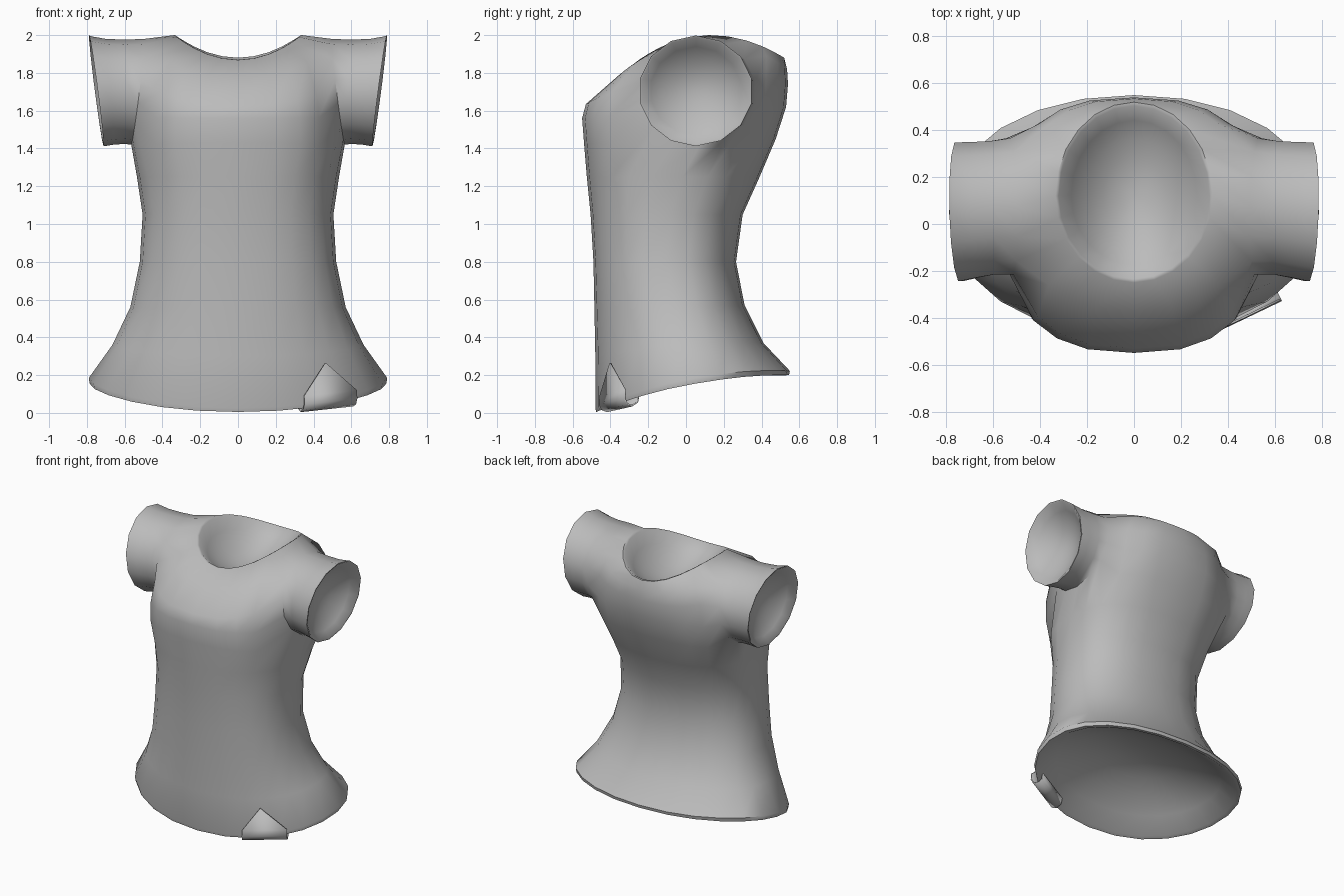
import bpy, bmesh, math
from mathutils import Vector

cube = bpy.data.objects.get("Cube")
if cube:
    bpy.data.objects.remove(cube, do_unlink=True)

fabric = bpy.data.materials.new("grey_fabric")
fabric.use_nodes = True
GREY = (0.5, 0.5, 0.5, 1)
fabric.diffuse_color = GREY
fabric.node_tree.nodes["Principled BSDF"].inputs["Base Color"].default_value = GREY


def finish(bm, name):
    """Turn a bmesh into a smooth shaded object."""
    mesh = bpy.data.meshes.new(name)
    bm.to_mesh(mesh)
    bm.free()
    obj = bpy.data.objects.new(name, mesh)
    bpy.context.collection.objects.link(obj)
    mesh.materials.append(fabric)
    bpy.ops.object.select_all(action="DESELECT")
    obj.select_set(True)
    bpy.context.view_layer.objects.active = obj
    bpy.ops.object.shade_smooth_by_angle(angle=math.radians(50))
    return obj


def bridge(bm, lower, upper, flip=False):
    """Join two closed loops of equal length with quads."""
    for m in range(len(lower)):
        o = (m + 1) % len(lower)
        quad = [lower[m], lower[o], upper[o], upper[m]]
        bm.faces.new(quad[::-1] if flip else quad)


def sunken_cap(bm, rim, push, flip=False):
    """Close an opening with a narrow lip and a smooth bowl."""
    centre = sum((v.co for v in rim), Vector()) / len(rim)
    axis = push.normalized()
    loop = rim
    for t in (.96, .8, .6, .4, .2):
        sink = push * (1 - t * t) if t < .9 else push * .02
        inner = []
        for v in rim:
            offset = v.co - centre
            along = axis * offset.dot(axis)
            inner.append(bm.verts.new(centre + (offset - along) * t + along * t * t + sink))
        bridge(bm, loop, inner, flip)
        loop = inner
    middle = bm.verts.new(centre + push)
    for m in range(len(loop)):
        tri = [loop[m], loop[(m + 1) % len(loop)], middle]
        bm.faces.new(tri[::-1] if flip else tri)


# Body rings: half width, front y, side y, back y, front z, side z, back z,
# roundness of outline
RINGS = [
    (.785, -.475, .05, .545, .005, .155, .20, .95),
    (.79, -.48, .05, .55, .025, .185, .222, .95),
    (.665, -.48, .0, .41, .30, .36, .37, .92),
    (.57, -.485, -.05, .31, .56, .56, .57, .88),
    (.52, -.49, -.10, .265, .80, .80, .80, .85),
    (.505, -.505, -.08, .30, 1.05, 1.05, 1.05, .85),
    (.535, -.525, -.02, .39, 1.25, 1.25, 1.25, .83),
    (.57, -.54, .03, .475, 1.43, 1.42, 1.45, .78),
    (.56, -.55, .04, .53, 1.56, 1.58, 1.62, .77),
    (.54, -.53, .05, .54, 1.635, 1.78, 1.74, .78),
    (.48, -.37, .08, .535, 1.775, 1.95, 1.82, .8),
    (.335, -.25, .12, .52, 1.868, 2.0, 1.88, 1),
]
COLS = 24
ARM_LOW, ARM_HIGH, ARM_COLS = 7, 10, 2


def ring_point(ring, col):
    half, yf, ys, yb, zf, zs, zb, p = ring
    a = math.tau * col / COLS
    c, s = math.cos(a), math.sin(a)
    x = half * math.copysign(abs(c) ** p, c)
    end_y = yb if s > 0 else yf
    z = zs + (zb - zf) / 2 * s + ((zb + zf) / 2 - zs) * s * s
    return (x, ys + (end_y - ys) * abs(s) ** p, z)


bm = bmesh.new()
grid = [[bm.verts.new(ring_point(r, i)) for i in range(COLS)] for r in RINGS]


def in_armhole(row, col):
    c = (col + ARM_COLS) % (COLS // 2)
    return ARM_LOW <= row < ARM_HIGH and c < 2 * ARM_COLS


for r in range(len(RINGS) - 1):
    for i in range(COLS):
        if not in_armhole(r, i):
            j = (i + 1) % COLS
            bm.faces.new((grid[r][i], grid[r][j], grid[r + 1][j], grid[r + 1][i]))

# Neck and hem
sunken_cap(bm, grid[-1], Vector((0, 0, -.2)))
sunken_cap(bm, grid[0], Vector((0, 0, .22)), flip=True)

# Armhole outline as (row, column offset), from the bottom towards the back
w = ARM_COLS
outline = [(ARM_LOW, c) for c in range(0, w + 1)]
outline += [(r, w) for r in range(ARM_LOW + 1, ARM_HIGH)]
outline += [(ARM_HIGH, c) for c in range(w, -w - 1, -1)]
outline += [(r, -w) for r in range(ARM_HIGH - 1, ARM_LOW - 1, -1)]
outline += [(ARM_LOW, c) for c in range(-w + 1, 0)]

# Sleeve rings: x, lean of x from bottom to top, y centre, y radius, z radius, z centre
SLEEVES = [
    (.53, -.035, .075, .298, .28, 1.70),
    (.60, .0, .07, .292, .276, 1.70),
    (.68, .02, .06, .297, .28, 1.70),
    (.738, .036, .053, .303, .29, 1.703),
    (.75, .038, .052, .303, .293, 1.705),
]
for side in (1, -1):
    previous = None
    for x, lean, cy, ry, rz, cz in SLEEVES:
        loop = []
        for m, (row, off) in enumerate(outline):
            a = math.tau * m / len(outline)
            up, back = -math.cos(a), math.sin(a)
            pos = Vector((side * (x + lean * up + .008 * back), cy + ry * back, cz + rz * up))
            if previous:
                loop.append(bm.verts.new(pos))
            else:
                col = off if side > 0 else COLS // 2 - off
                loop.append(grid[row][col % COLS])
                loop[-1].co = pos
        if previous:
            bridge(bm, previous, loop, flip=side < 0)
        previous = loop
    sunken_cap(bm, previous, Vector((-side * .13, 0, 0)), flip=side < 0)
bmesh.ops.delete(bm, geom=[v for v in bm.verts if not v.link_faces], context="VERTS")
finish(bm, "shirt")

# Pointed tab folded under the hem on the left front
bm = bmesh.new()
left, right = Vector((.352, -.458, .0)), Vector((.63, -.325, .03))
inward = Vector((-.45, .89, 0))
fold = [(.0, .09), (-.004, .045), (.012, .015), (.045, .004), (.08, .025), (.09, .07)]
rows = [[bm.verts.new(p + inward * d + Vector((0, 0, h))) for p in (left, right)]
        for d, h in fold]
tip = bm.verts.new((.465, -.405, .265))
bm.faces.new((rows[0][0], rows[0][1], tip))
for a, b in zip(rows, rows[1:]):
    bm.faces.new((b[0], b[1], a[1], a[0]))
tab = finish(bm, "hem_tab")
cloth = tab.modifiers.new("cloth", "SOLIDIFY")
cloth.thickness = .009
cloth.offset = -1
